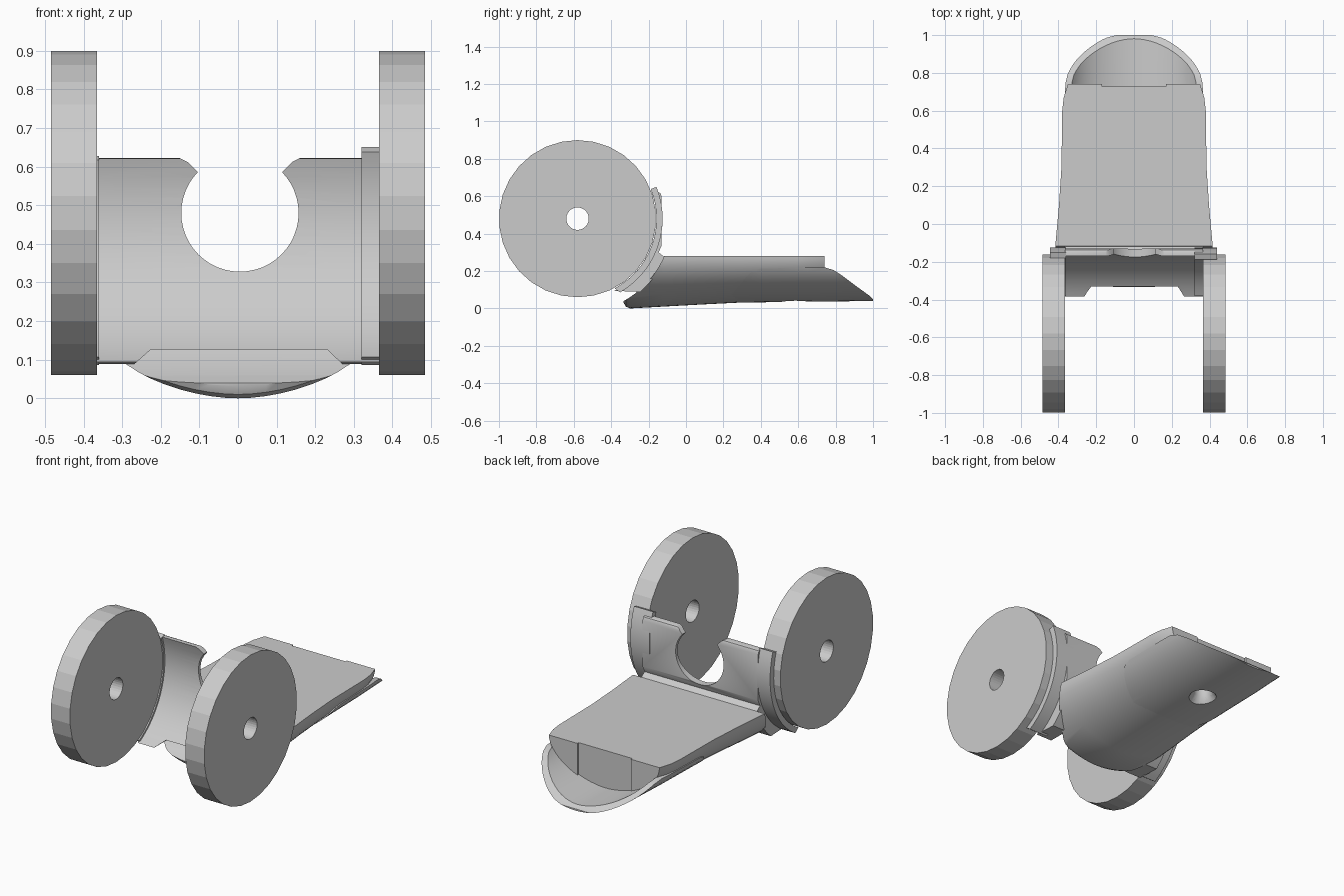
import bpy, bmesh
from math import sin, cos, pi, sqrt, radians

if "Cube" in bpy.data.objects:
    bpy.data.objects.remove(bpy.data.objects["Cube"])

WY, WZ = -0.58, 0.48          # wheel axis position


def make_object(name, bm):
    bmesh.ops.recalc_face_normals(bm, faces=bm.faces)
    me = bpy.data.meshes.new(name)
    bm.to_mesh(me)
    bm.free()
    ob = bpy.data.objects.new(name, me)
    bpy.context.collection.objects.link(ob)
    return ob


def loft(name, rings):
    bm = bmesh.new()
    vs = [[bm.verts.new(p) for p in r] for r in rings]
    n = len(rings[0])
    for a, b in zip(vs, vs[1:]):
        for i in range(n):
            j = (i + 1) % n
            bm.faces.new((a[i], a[j], b[j], b[i]))
    bm.faces.new(vs[0])
    bm.faces.new(vs[-1])
    return make_object(name, bm)


def prism_x(name, pts, lo, hi):      # (y, z) profile run along x
    return loft(name, [[(x, y, z) for y, z in pts] for x in (lo, hi)])


def prism_y(name, pts, lo, hi):      # (x, z) profile run along y
    return loft(name, [[(x, y, z) for x, z in pts] for y in (lo, hi)])


def circle(u, v, r, n):
    return [(u + r * cos(pi / 2 + 2 * pi * i / n), v + r * sin(pi / 2 + 2 * pi * i / n))
            for i in range(n)]


def boolean(ob, cutter, op='DIFFERENCE', keep=False):
    m = ob.modifiers.new('cut', 'BOOLEAN')
    m.operation, m.object, m.solver = op, cutter, 'EXACT'
    bpy.context.view_layer.objects.active = ob
    bpy.ops.object.modifier_apply(modifier=m.name)
    if not keep:
        bpy.data.objects.remove(cutter)


def smooth(ob):
    bpy.ops.object.select_all(action='DESELECT')
    ob.select_set(True)
    bpy.context.view_layer.objects.active = ob
    bpy.ops.object.shade_smooth_by_angle(angle=radians(30))


def arc(r, a0, a1, n):
    return [(WY + r * cos(radians(a0 + (a1 - a0) * i / n)),
             WZ + r * sin(radians(a0 + (a1 - a0) * i / n))) for i in range(n + 1)]


def hull_ring(y, w, zb, zt, n=32):   # flat top, rounded underside
    ring = []
    for i in range(n + 1):
        t = pi * i / n
        c, s = cos(t), max(sin(t), 0)
        x = w * abs(c) ** (2 / 1.85) * (1 if c > 0 else -1)
        ring.append((x, y, zt - (zt - zb) * s ** (2 / 1.85)))
    return ring


# wheels
for side, lo in (('left', -0.485), ('right', 0.365)):
    wheel = prism_x(side + '_wheel', circle(WY, WZ, 0.42, 30), lo, lo + 0.12)
    boolean(wheel, prism_x('bore', circle(WY, WZ, 0.06, 30), lo - 0.1, lo + 0.22))

# rim flanges hugging the wheels
for side, lo, hi, top in (('left', -0.445, -0.36, 19), ('right', 0.32, 0.44, 22)):
    fl = prism_x(side + '_flange', arc(0.422, top, -62, 20) + arc(0.455, -60, top, 20), lo, hi)
    smooth(fl)

# upright plate, concave towards the wheels
profile = (arc(0.433, 19, -63, 24) + arc(0.515, -49.5, -24, 10)
           + [(-0.147, 0.30), (-0.13, 0.335), (-0.13, 0.60), (-0.138, 0.617), (-0.15, 0.622)])
plate = prism_x('upright_plate', profile, -0.366, 0.366)
boolean(plate, prism_y('notch_round', circle(0.005, 0.48, 0.152, 48), -0.7, 0.2))
boolean(plate, prism_y('notch_mouth', [(-0.10, 0.5), (0.11, 0.5), (0.115, 0.587), (0.14, 0.612),
                                       (0.16, 0.622), (0.16, 0.7), (-0.15, 0.7), (-0.15, 0.622),
                                       (-0.13, 0.612), (-0.105, 0.587)], -0.7, 0.2))
boolean(plate, prism_y('lower_gap', [(-0.29, 0.07), (-0.225, 0.127), (0.23, 0.127), (0.29, 0.07),
                                     (0.29, -0.1), (-0.29, -0.1)], -0.7, 0.2))
smooth(plate)

# main tray: flat deck with rounded belly
stations = [(-0.333, 0.425, 0.03), (-0.322, 0.425, 0.01), (-0.30, 0.425, 0.0),
            (-0.12, 0.417, 0.01), (0.1, 0.397, 0.022), (0.3, 0.384, 0.032), (0.6, 0.38, 0.045),
            (0.67, 0.372, 0.047), (0.74, 0.35, 0.05)]
tray = loft('tray', [hull_ring(y, w, zb, 0.28) for y, w, zb in stations])
boolean(tray, prism_x('front_scoop', circle(WY, WZ, 0.505, 96), -0.6, 0.6))
boolean(tray, prism_x('end_recess', [(0.728, 0.06), (0.728, 0.35), (0.8, 0.35), (0.8, 0.06)],
                      -0.17, 0.17))

# toe shell wrapped under the rear of the tray
ys = [(0.15, 0.393), (0.4, 0.385), (0.65, 0.38), (0.8, 0.372), (1.0, 0.365), (1.05, 0.36)]
shell = loft('toe_shell', [hull_ring(y, w + 0.004, 0.028 + 0.012 * y, 0.28) for y, w in ys])
inner = loft('inner', [hull_ring(y, w - 0.026, 0.06 + 0.008 * y, 0.281)
                       for y, w in [(0.1, 0.393)] + ys[1:-1] + [(1.1, 0.36)]])
boolean(shell, inner)
side = [(0.20, 0.0), (0.205, 0.035), (0.25, 0.08), (0.32, 0.165), (0.355, 0.20), (0.40, 0.213),
        (0.74, 0.22), (0.79, 0.205), (0.84, 0.172), (0.92, 0.112), (0.985, 0.065),
        (1.0, 0.05), (1.0, 0.0)]
boolean(shell, prism_x('shell_trim', side, -0.6, 0.6), 'INTERSECT')

# countersunk screw hole underneath
bore = loft('countersink', [[(u, 0.58 + v, z) for u, v in circle(0, 0, r, 32)]
                            for z, r in ((0.0, 0.10), (0.075, 0.05), (0.14, 0.045))])
boolean(shell, bore, keep=True)
boolean(tray, bore)
smooth(tray)
smooth(shell)
